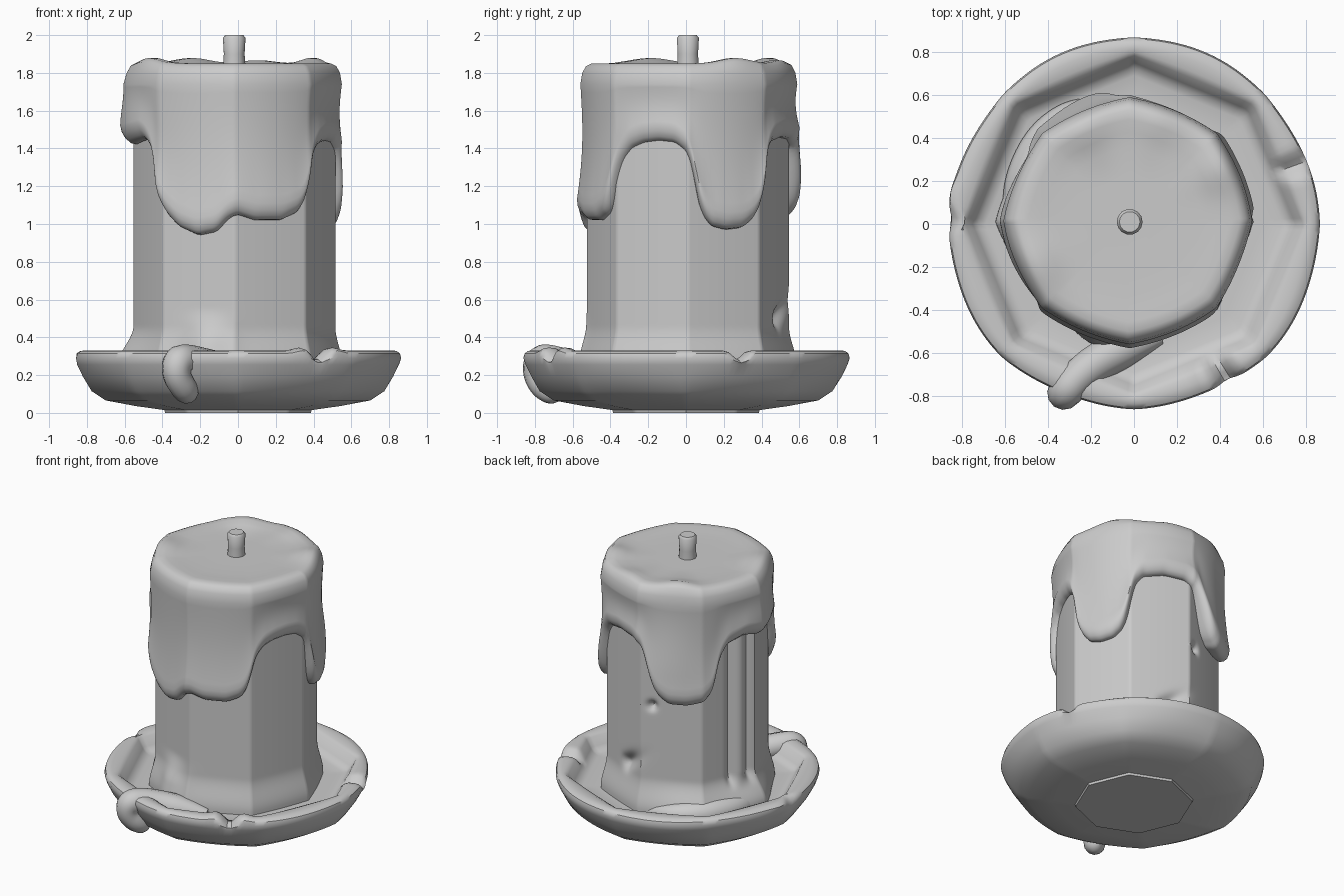
import bpy, bmesh, math
from math import cos, sin, radians, exp, pi

if "Cube" in bpy.data.objects:
    bpy.data.objects.remove(bpy.data.objects["Cube"])

def oct_mix(a, k):
    """Radius factor: k=0 circle, k=1 octagon with corners at multiples of 45 degrees."""
    m = (a % 45) - 22.5
    return 1 - k + k * cos(pi / 8) / cos(radians(m))

def bump(a, centre, width):
    d = (a - centre + 180) % 360 - 180
    return exp(-(d / width) ** 2)

def smooth(t):
    t = max(0, min(1, t))
    return t * t * (3 - 2 * t)

def finish(ob, angle=40):
    bpy.ops.object.select_all(action='DESELECT')
    ob.select_set(True)
    bpy.context.view_layer.objects.active = ob
    bpy.ops.object.shade_smooth_by_angle(angle=radians(angle))

def lathe(name, rows, cx=0, cy=0, n=180, angle=40):
    """Revolve rows(angle) -> [(radius, z)...]; first and last points lie on the axis."""
    bm = bmesh.new()
    grid = []
    for i in range(n):
        a = 360 * i / n
        c, s = cos(radians(a)), sin(radians(a))
        grid.append([bm.verts.new((cx + r * c, cy + r * s, z)) for r, z in rows(a)])
    for i in range(n):
        p, q = grid[i], grid[(i + 1) % n]
        for j in range(len(p) - 1):
            bm.faces.new((p[j], q[j], q[j + 1], p[j + 1]))
    bmesh.ops.remove_doubles(bm, verts=bm.verts, dist=0.0002)
    bmesh.ops.recalc_face_normals(bm, faces=bm.faces)
    me = bpy.data.meshes.new(name)
    bm.to_mesh(me)
    bm.free()
    ob = bpy.data.objects.new(name, me)
    bpy.context.collection.objects.link(ob)
    finish(ob, angle)
    return ob

# Dish: octagonal foot and well, rounded rim with chips
DISH = [(0, 0, 1), (.385, 0, 1), (.39, .015, 1), (.54, .036, .8), (.70, .066, .5), (.775, .115, .3),
        (.82, .19, .15), (.852, .255, .1), (.864, .29, .1), (.857, .315, .1), (.84, .327, .15),
        (.82, .331, .3), (.80, .328, .7), (.782, .315, .9), (.75, .26, 1), (.725, .235, 1),
        (.69, .225, 1), (.6, .222, 1), (0, .222, 1)]

def dish_rows(a):
    chip = .05 * bump(a, 20, 3) + .05 * bump(a, -59, 3) - .015 * bump(a, -52, 3) - .015 * bump(a, -66, 3)
    nick = .035 * bump(a, 179, 3) - .012 * bump(a, 170, 4) + .03 * bump(a, -59, 3)
    out = []
    for r, z, k in DISH:
        top = smooth((z - .26) / .06) if r > .73 else 0
        wob = .007 * sin(radians(3 * a + 180)) + .004 * sin(radians(7 * a)) if r > .8 else 0
        out.append((r * oct_mix(a, k) + wob - nick * (top if r > .8 else 0), z - chip * top))
    return out

lathe("dish", dish_rows)

# Candle body: octagonal column with a flared foot, gouge, pit and melted grooves
def body_rows(a):
    out = [(0, .2)]
    for j in range(105):
        z = .2 + 1.56 * j / 104
        low = smooth((.46 - z) / .22)
        r = .535 * oct_mix(a, .85) + .04 * low
        r += low * (.05 * bump(a, 175, 28) + .03 * bump(a, 125, 25))
        r += .05 * bump(a, -107, 12) * smooth((.56 - z) / .2)
        # diagonal gouge
        t = max(0, min(1, ((a - 72) * .5 + (z - .5) * 29) / 52))
        d = math.hypot((a - 72 - 52 * t) * .0095, z - (.50 + .34 * t))
        r -= .045 * exp(-(d / .045) ** 2)
        # pit
        r -= .04 * exp(-(((a - 98) * .0095) ** 2 + (z - .98) ** 2) / .03 ** 2)
        # twin grooves with a run of wax between
        g = smooth((z - .35) / .12)
        r += g * (.02 * bump(a, 167, 5) - .035 * bump(a, 159, 3) - .03 * bump(a, 175, 3))
        out.append((r, z))
    return out + [(0, 1.76)]

lathe("candle_body", body_rows, -.02, .01, 240)

# Melted wax cap: lower edge height by angle makes the drips and arches
EDGE = [(-152, 1.45), (-146, 1.42), (-141, 1.36), (-138, 1.25), (-136, 1.15), (-130, 1.05), (-122, .98),
        (-111, .94), (-100, .96), (-93, 1.03), (-88, 1.05), (-78, 1.02), (-62, 1.02), (-52, 1.06),
        (-48, 1.12), (-45, 1.23), (-42, 1.33), (-36, 1.40), (-28, 1.43), (-18, 1.44), (-8, 1.43),
        (-1, 1.38), (2.5, 1.28), (4.5, 1.15), (8, 1.05), (13, .99), (22, .97), (32, .98), (39, 1.03),
        (43, 1.12), (45.5, 1.25), (48, 1.36), (54, 1.43), (70, 1.46), (86, 1.45), (94, 1.40),
        (98, 1.28), (102, 1.16), (106, 1.09), (113, 1.04), (125, 1.03), (136, 1.05), (142, 1.11),
        (145, 1.22), (148, 1.33), (154, 1.42), (168, 1.46), (185, 1.42), (208, 1.45)]

def edge(a):
    a = (a + 152) % 360 - 152
    for (a0, z0), (a1, z1) in zip(EDGE, EDGE[1:]):
        if a0 <= a <= a1:
            return z0 + (z1 - z0) * (a - a0) / (a1 - a0)

def cap_rows(a):
    zb = sum(edge(a + d) for d in (-1.5, 0, 1.5)) / 3
    lump = .028 * (bump(a, 30, 14) + bump(a, 205, 18) + bump(a, 118, 16) + .6 * bump(a, 75, 14))
    oc = oct_mix(a, .45)
    long = smooth((1.35 - zb) / .3)
    out = [(0, 1.842), (.2, 1.842), (.34, 1.843), (.41, 1.846 + lump * .5), (.47, 1.85 + lump),
           (.515, 1.85 + lump), (.545, 1.835 + lump * .8), (.564, 1.80), (.574, 1.74)]
    # long outer wall, swelling into a rolled lower lip
    for j in range(1, 15):
        t = j / 14
        z = 1.74 + (zb + .09 - 1.74) * t
        out.append((.574 - .012 * sin(pi * t) + .018 * long * t ** 3, z))
    rl = out[-1][0]
    out += [(rl - .003, zb + .055), (rl - .015, zb + .025), (rl - .035, zb + .005), (rl - .06, zb),
            (.47, zb + .02), (.45, 1.6), (0, 1.6)]
    res = []
    for r, z in out:
        k = smooth((r - .35) / .15)
        side = (.035 * bump(a, 185, 28) * exp(-((z - 1.58) / .16) ** 2)
                + .04 * bump(a, 108, 25) * smooth((1.75 - z) / .5)
                - .008 * bump(a, -20, 25))
        res.append((r * oc + k * side, z))
    return res

lathe("melted_wax_cap", cap_rows, -.02, .015, 300, 50)

# Wick: short stub with a softened tip
WICK = [(0, 1.8), (.062, 1.8), (.055, 1.9), (.06, 1.985), (.048, 2.0), (0, 2.0)]
lathe("wick", lambda a: WICK, -.02, .01, 14, 45)

# Tapered wax flows
def flow(name, pts, bevel=.075):
    cu = bpy.data.curves.new(name, 'CURVE')
    cu.dimensions = '3D'
    cu.bevel_depth = bevel
    cu.bevel_resolution = 4
    cu.use_fill_caps = True
    cu.resolution_u = 8
    sp = cu.splines.new('NURBS')
    sp.points.add(len(pts) - 1)
    for p, (x, y, z, r) in zip(sp.points, pts):
        p.co = (x, y, z, 1)
        p.radius = r
    sp.use_endpoint_u = True
    sp.order_u = 3
    tmp = bpy.data.objects.new(name + "_curve", cu)
    bpy.context.collection.objects.link(tmp)
    me = bpy.data.meshes.new_from_object(tmp.evaluated_get(bpy.context.evaluated_depsgraph_get()))
    bpy.data.objects.remove(tmp)
    ob = bpy.data.objects.new(name, me)
    bpy.context.collection.objects.link(ob)
    finish(ob, 60)

# Flow that spills from the foot over the dish rim
flow("rim_drip", [(.12, -.52, .2, .6), (-.03, -.57, .22, 1.2), (-.17, -.64, .25, 1.2), (-.26, -.71, .28, 1.1),
                  (-.32, -.78, .28, 1.1), (-.33, -.79, .2, 1), (-.28, -.74, .12, .95), (-.26, -.68, .1, .75),
                  (-.25, -.64, .1, .1)])
# Wax pooled at the back left of the foot
flow("wax_pool", [(.0, .53, .22, .2), (-.2, .54, .23, 1), (-.40, .42, .24, 1.3), (-.52, .2, .24, 1.2),
                  (-.54, .02, .23, .9), (-.5, -.15, .22, .2)])
